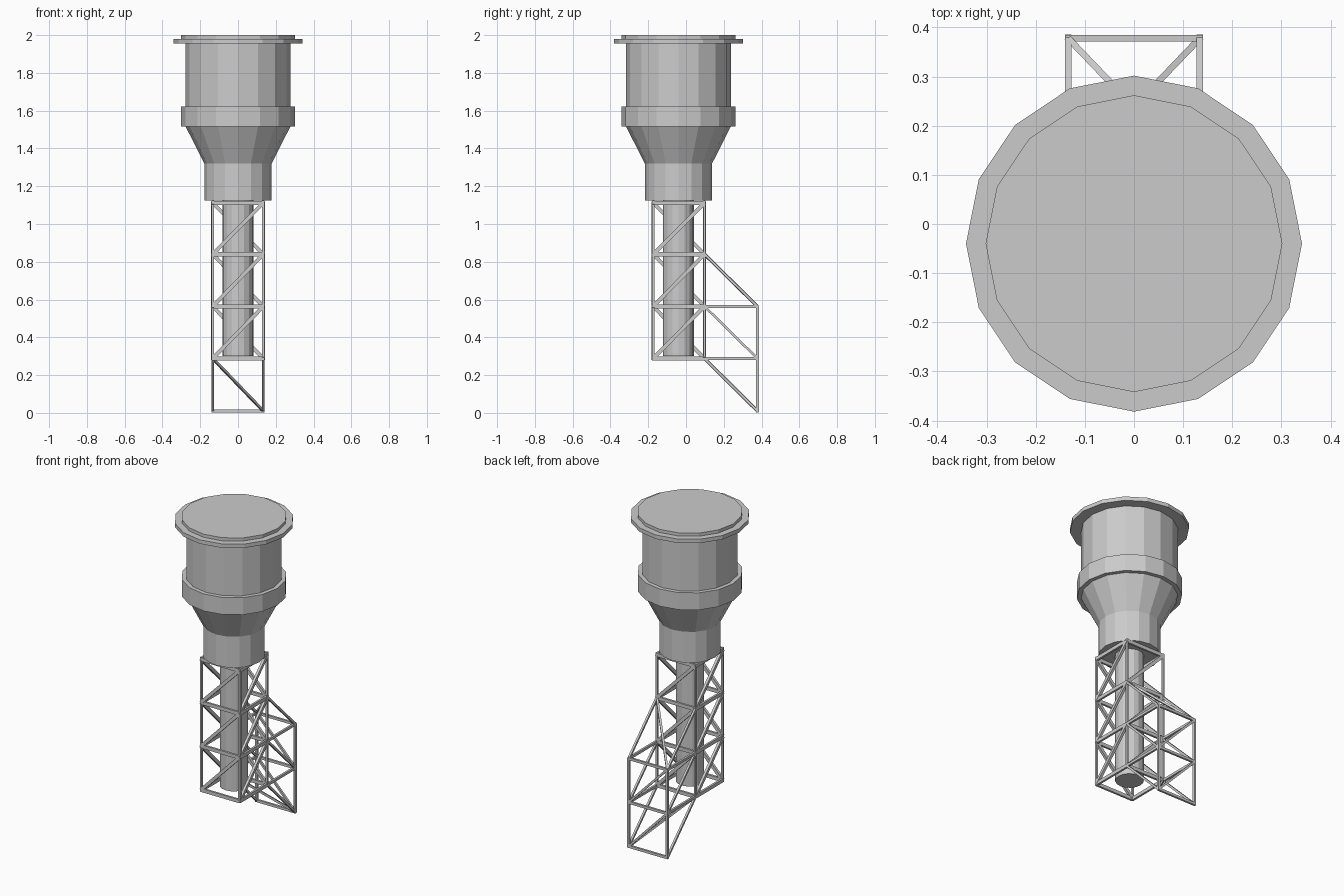
import bpy, math
from mathutils import Vector

if "Cube" in bpy.data.objects:
    bpy.data.objects.remove(bpy.data.objects["Cube"])

CY = -0.04          # axis of the tank and pipe
SIDES = 16


def mesh_object(name, verts, faces):
    me = bpy.data.meshes.new(name)
    me.from_pydata(verts, [], faces)
    ob = bpy.data.objects.new(name, me)
    bpy.context.collection.objects.link(ob)
    return ob


def drum(name, profile, n=SIDES):
    """Closed faceted solid from (radius, z) rings, bottom to top."""
    verts, faces = [], []
    for r, z in profile:
        for i in range(n):
            a = 2 * math.pi * i / n
            verts.append((r * math.cos(a), CY + r * math.sin(a), z))
    for k in range(len(profile) - 1):
        for i in range(n):
            j = (i + 1) % n
            faces.append((k*n + i, k*n + j, k*n + n + j, k*n + n + i))
    faces.append(tuple(reversed(range(n))))
    faces.append(tuple(range((len(profile) - 1) * n, len(profile) * n)))
    return mesh_object(name, verts, faces)


def bars(name, segments, w, h):
    """Square-section bars joined as one object; h is the more vertical size."""
    verts, faces = [], []
    for a, b in segments:
        a, b = Vector(a), Vector(b)
        d = (b - a).normalized()
        ref = Vector((0, 0, 1)) if abs(d.z) < 0.95 else Vector((0, 1, 0))
        s = d.cross(ref).normalized()
        u = s.cross(d)
        o = len(verts)
        for p in (a, b):
            for i, j in ((-1, -1), (1, -1), (1, 1), (-1, 1)):
                verts.append(p + s * (i * w / 2) + u * (j * h / 2))
        faces += [tuple(o + q for q in f) for f in (
            (0, 1, 2, 3), (7, 6, 5, 4), (0, 4, 5, 1),
            (1, 5, 6, 2), (2, 6, 7, 3), (3, 7, 4, 0))]
    return mesh_object(name, verts, faces)


# Tank, collars and central pipe
drum("tank_body", [(0.178, 1.125), (0.178, 1.32), (0.277, 1.515), (0.277, 1.957)])
drum("tank_band", [(0.302, 1.515), (0.302, 1.623)])
drum("roof_flange", [(0.342, 1.955), (0.342, 1.98)])
drum("roof_cap", [(0.302, 1.978), (0.302, 2.0)])
drum("central_pipe", [(0.082, 0.30), (0.082, 1.13)])

# Main square lattice tower
X, Y0, Y1, Y2 = 0.134, -0.174, 0.098, 0.378
Z = [0.01, 0.288, 0.564, 0.84, 1.112]
corners = [(-X, Y0), (X, Y0), (X, Y1), (-X, Y1)]
bars("tower_posts", [((x, y, Z[1] - 0.01), (x, y, 1.125)) for x, y in corners], 0.013, 0.013)
rails, braces = [], []
for i in range(4):
    p, q = corners[i], corners[(i + 1) % 4]
    for z in Z[1:]:
        rails.append(((*p, z), (*q, z)))
    for k in range(1, 4):
        braces.append(((*p, Z[k]), (*q, Z[k + 1])))
bars("tower_rails", rails, 0.013, 0.022)
bars("tower_braces", braces, 0.016, 0.02)

# Rear outrigger frame
rear, rear_braces = [], []
for x in (-X, X):
    rear.append(((x, Y2, 0.004), (x, Y2, Z[2])))
    rear += [((x, Y1, Z[k]), (x, Y2, Z[k])) for k in (1, 2)]
    rear_braces += [((x, Y1, Z[k + 1]), (x, Y2, Z[k])) for k in (0, 1, 2)]
rear += [((-X - 0.006, Y2, Z[k]), (X + 0.006, Y2, Z[k])) for k in (0, 1, 2)]
rear_braces += [
    ((X, Y2, Z[0]), (-X, Y2, Z[1])),
    ((X, Y2, Z[1]), (-X, Y2, Z[2])),
    ((X, Y1, Z[3]), (-X, Y2, Z[2])),
    ((-X, Y1, Z[1]), (X, Y2, Z[0])),
]
bars("rear_frame", rear, 0.013, 0.016)
bars("rear_braces", rear_braces, 0.013, 0.013)
